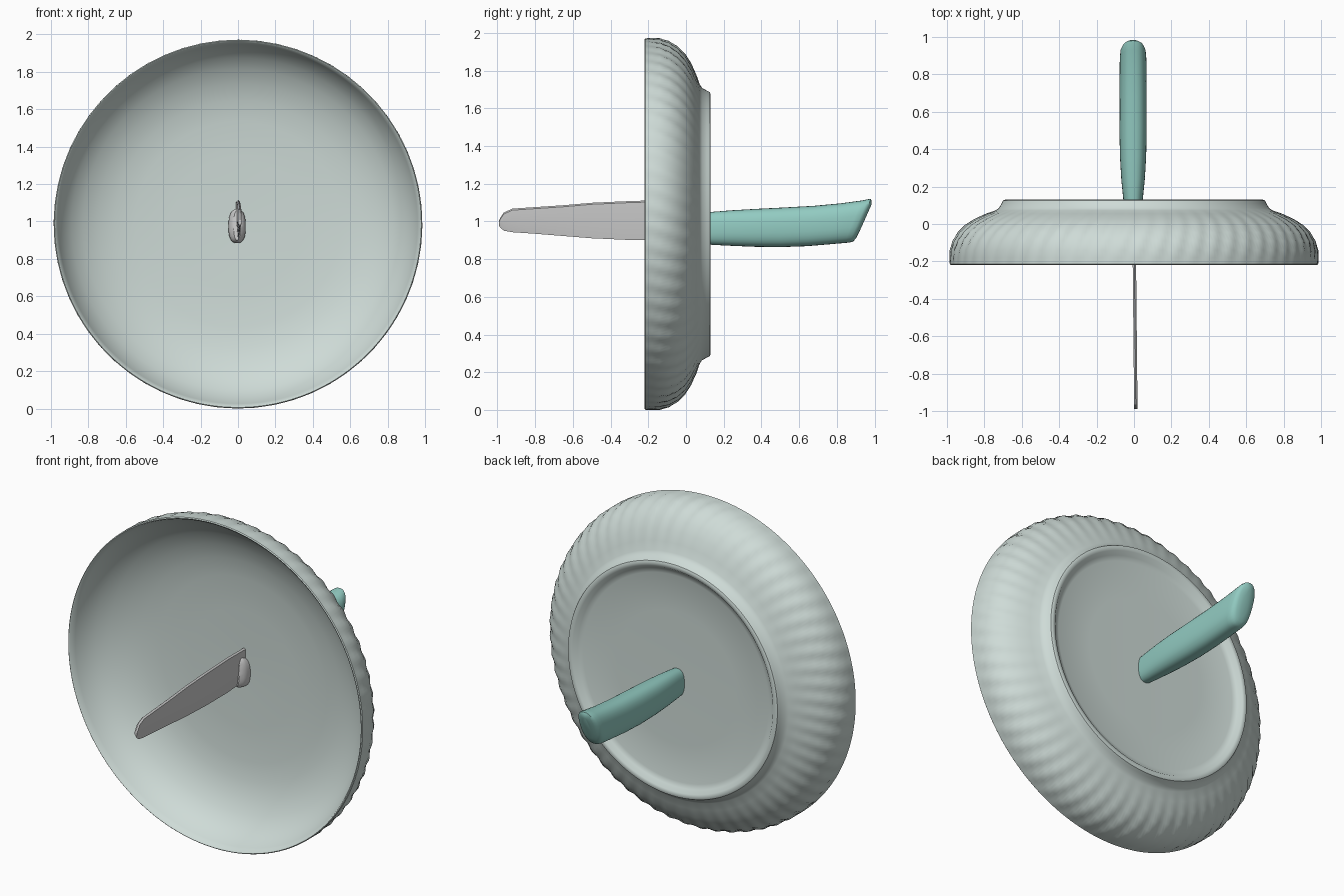
import bpy, bmesh, math

if "Cube" in bpy.data.objects:
    bpy.data.objects.remove(bpy.data.objects["Cube"])

CZ = 0.99  # height of the dish axis


def material(name, rgb):
    m = bpy.data.materials.new(name)
    m.diffuse_color = (*rgb, 1)
    m.use_nodes = True
    m.node_tree.nodes["Principled BSDF"].inputs["Base Color"].default_value = m.diffuse_color
    return m


def skin(name, rings, mat=None, loop=False, angle=40):
    """Bridge closed rings of points into one surface, capped unless looped."""
    bm = bmesh.new()
    rows = [[bm.verts.new(p) for p in ring] for ring in rings]
    pairs = list(zip(rows, rows[1:])) + ([(rows[-1], rows[0])] if loop else [])
    n = len(rows[0])
    for a, b in pairs:
        for i in range(n):
            j = (i + 1) % n
            bm.faces.new((a[i], a[j], b[j], b[i]))
    if not loop:
        bm.faces.new(rows[0])
        bm.faces.new(rows[-1])
    bmesh.ops.recalc_face_normals(bm, faces=bm.faces)
    mesh = bpy.data.meshes.new(name)
    bm.to_mesh(mesh)
    bm.free()
    ob = bpy.data.objects.new(name, mesh)
    bpy.context.collection.objects.link(ob)
    if mat:
        mesh.materials.append(mat)
    bpy.ops.object.select_all(action='DESELECT')
    ob.select_set(True)
    bpy.context.view_layer.objects.active = ob
    bpy.ops.object.shade_smooth_by_angle(angle=math.radians(angle))
    return ob


def oval(yb, zb, yt, zt, half, x=0, n=32, power=0.8):
    """Oval section spanning bottom point (yb, zb) to top point (yt, zt)."""
    pts = []
    for i in range(n):
        a = 2 * math.pi * i / n
        c, s = math.cos(a), math.sin(a)
        t = (math.copysign(abs(s) ** power, s) + 1) / 2
        pts.append((x + half * math.copysign(abs(c) ** power, c),
                    yb + (yt - yb) * t, zb + (zt - zb) * t))
    return pts


glaze = material("celadon", (0.62, 0.71, 0.68))
teal = material("teal", (0.29, 0.60, 0.54))

# Dish: profile (radius, y, flute depth) turned round the y axis
profile = [
    (0.005, 0.060, 0), (0.35, 0.057, 0), (0.55, 0.048, 0), (0.66, 0.032, 0),
    (0.75, 0.005, 0), (0.83, -0.035, 0), (0.89, -0.08, 0), (0.935, -0.135, 0),
    (0.96, -0.185, 0), (0.973, -0.216, 0), (0.98, -0.22, 0), (0.985, -0.215, 0),
    (0.984, -0.18, .002), (0.982, -0.14, .004), (0.967, -0.09, .005),
    (0.94, -0.045, .005), (0.90, -0.005, .005), (0.85, 0.027, .004),
    (0.79, 0.055, .002), (0.74, 0.073, 0), (0.722, 0.085, 0), (0.708, 0.11, 0),
    (0.70, 0.126, 0), (0.69, 0.13, 0), (0.67, 0.127, 0), (0.65, 0.105, 0),
    (0.62, 0.096, 0), (0.40, 0.09, 0), (0.005, 0.09, 0)]
SEG = 360
rings = []
for r, y, flute in profile:
    ring = []
    for i in range(SEG):
        a = 2 * math.pi * i / SEG
        k = r + flute * math.sin(60 * a + 25 * y)
        ring.append((k * math.cos(a), y, CZ + k * math.sin(a)))
    rings.append(ring)
skin("dish", rings, glaze, loop=True)

# Handle: swelling grip with slanted, rounded butt
handle = [
    (0.06, 0.888, 0.06, 1.045, 0.045), (0.14, 0.88, 0.14, 1.055, 0.053),
    (0.24, 0.875, 0.24, 1.063, 0.063), (0.36, 0.87, 0.36, 1.07, 0.070),
    (0.50, 0.868, 0.52, 1.078, 0.073), (0.64, 0.873, 0.68, 1.087, 0.073),
    (0.75, 0.882, 0.82, 1.100, 0.072), (0.84, 0.890, 0.93, 1.115, 0.071),
    (0.865, 0.892, 0.965, 1.122, 0.068), (0.885, 0.897, 0.98, 1.123, 0.059),
    (0.90, 0.913, 0.984, 1.115, 0.045), (0.915, 0.94, 0.982, 1.09, 0.02)]
skin("handle", [oval(*s, x=-0.005) for s in handle], teal, angle=50)

# Bolster: metal collar where the blade meets the dish
bolster = [(-0.01, 0.905, 0.0, 1.06, 0.018), (0.005, 0.895, 0.015, 1.07, 0.036),
           (0.03, 0.888, 0.03, 1.07, 0.046), (0.07, 0.888, 0.07, 1.05, 0.046)]
skin("bolster", [oval(*s, x=-0.005) for s in bolster])

# Blade: thin wedge sections (y, edge z, spine z)
blade = [
    (0.06, 0.915, 1.115), (-0.10, 0.905, 1.118), (-0.30, 0.906, 1.112),
    (-0.50, 0.915, 1.103), (-0.65, 0.927, 1.090), (-0.80, 0.939, 1.080),
    (-0.92, 0.947, 1.072), (-0.965, 0.955, 1.052), (-0.985, 0.972, 1.022),
    (-0.99, 0.98, 1.012)]
sections = []
for y, lo, hi in blade:
    x, t = -0.01 * y, 0.009
    mid = lo + 0.45 * (hi - lo)
    sections.append([(x, y, lo), (x + t, y, mid), (x + t, y, hi - 0.008),
                     (x, y, hi), (x - t, y, hi - 0.008), (x - t, y, mid)])
skin("blade", sections, angle=25)

# Stand the model on the ground
bpy.context.view_layer.update()
low = min(v.co.z for o in bpy.data.objects for v in o.data.vertices)
for o in bpy.data.objects:
    o.location.z = -low
